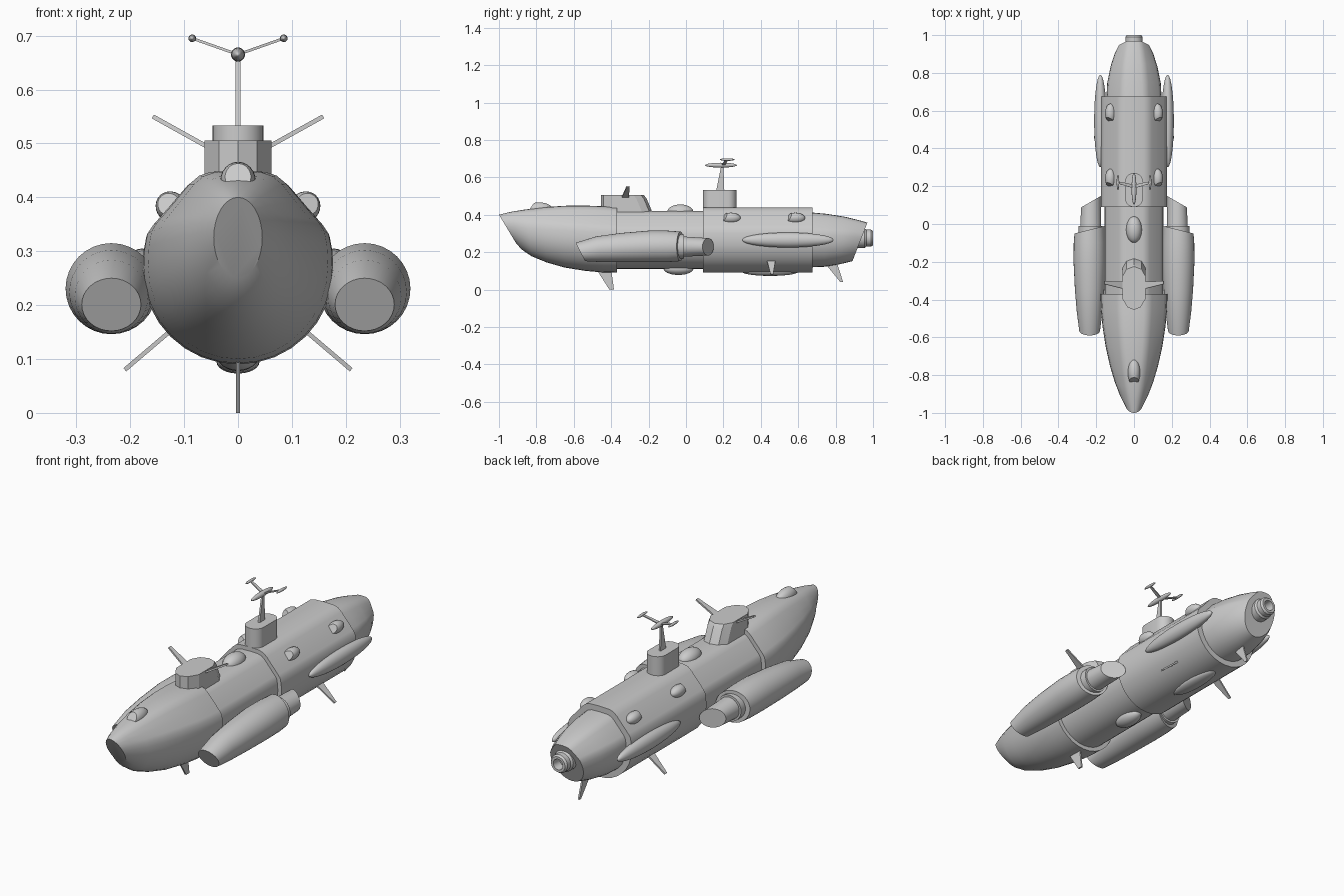
import bpy, bmesh, math
from mathutils import Matrix, Vector

cube = bpy.data.objects.get("Cube")
if cube:
    bpy.data.objects.remove(cube)

grey = bpy.data.materials.new("hull_grey")
grey.use_nodes = True
grey.diffuse_color = (0.6, 0.6, 0.6, 1)
grey.node_tree.nodes["Principled BSDF"].inputs["Base Color"].default_value = (0.6, 0.6, 0.6, 1)


def finish(name, bm, angle=28):
    bmesh.ops.recalc_face_normals(bm, faces=bm.faces)
    mesh = bpy.data.meshes.new(name)
    bm.to_mesh(mesh)
    bm.free()
    mesh.materials.append(grey)
    ob = bpy.data.objects.new(name, mesh)
    bpy.context.collection.objects.link(ob)
    bpy.ops.object.select_all(action='DESELECT')
    ob.select_set(True)
    bpy.context.view_layer.objects.active = ob
    bpy.ops.object.shade_smooth_by_angle(angle=math.radians(angle))
    return ob


def skin(name, rings, angle=28):
    """Join equal rings of points with quads and cap both ends."""
    bm = bmesh.new()
    loops = [[bm.verts.new(p) for p in ring] for ring in rings]
    n = len(loops[0])
    for a, b in zip(loops, loops[1:]):
        for i in range(n):
            j = (i + 1) % n
            bm.faces.new((a[i], a[j], b[j], b[i]))
    bm.faces.new(loops[0])
    bm.faces.new(loops[-1])
    return finish(name, bm, angle)


# Cross-sections: a round one, and a hull with flat deck and sloped shoulders
STEPS = 16
ROUND = [(math.sin(math.pi * i / STEPS), .5 + .5 * math.cos(math.pi * i / STEPS))
         for i in range(STEPS + 1)]
SHOULDER = [(0, 1), (.3, .995), (.43, .975), (.54, .93), (.73, .82),
            (.9, .725), (.96, .68), (.99, .6)]
HULL = SHOULDER + ROUND[len(SHOULDER):]


def section(y, w, low, high, roundness=0, slant=0, cx=0, yaw=0):
    half = [Vector(h).lerp(Vector(r), roundness) for h, r in zip(HULL, ROUND)]
    full = half + [Vector((-p.x, p.y)) for p in half[-2:0:-1]]
    return [(cx + w * p.x, y + slant * (1 - p.y) + yaw * p.x,
             low + (high - low) * p.y) for p in full]


def loft(name, sections):
    return skin(name, [section(*s) for s in sections])


# Main hull, bow to stern
loft("bow", [
    (-1, .045, .25, .4, 1, .09), (-.94, .072, .215, .415, .75, .06),
    (-.86, .1, .178, .428, .5, .035), (-.76, .127, .145, .44, .25, .015),
    (-.65, .15, .118, .448, .1), (-.54, .167, .1, .449),
    (-.45, .175, .092, .446), (-.37, .177, .09, .44)])
loft("middle_hull", [(-.4, .155, .11, .42), (.12, .155, .11, .42)])
loft("aft_hull", [(.09, .175, .09, .44), (.675, .175, .09, .44)])
loft("stern", [
    (.65, .147, .118, .414), (.75, .142, .122, .405, .1, -.01),
    (.85, .124, .135, .389, .2, -.03), (.92, .104, .147, .372, .3, -.05),
    (.97, .086, .152, .358, .35, -.08)])


def tube(name, y_radius, cx, cz):
    return loft(name, [(y, r, cz - r, cz + r, 1, 0, cx) for y, r in y_radius])


tube("stern_nozzle", [(.9, .052), (.955, .052), (.965, .045), (.99, .045),
                      (1, .038), (1, .026), (.955, .022)], 0, .275)

# Engine pods with exhausts cut towards the outside
for side, label in ((1, "left"), (-1, "right")):
    cx = side * .235
    loft(label + "_engine_pod", [
        (-.59, .055, .152, .25, 1, .05, cx), (-.48, .068, .147, .284, 1, .03, cx),
        (-.35, .078, .146, .302, 1, .01, cx), (-.2, .085, .146, .315, 1, 0, cx),
        (-.1, .084, .147, .315, 1, 0, cx), (-.03, .08, .152, .31, 1, 0, cx, -side * .02)])
    tube(label + "_exhaust_collar", [(-.06, .064), (-.01, .064)], side * .23, .23)
    loft(label + "_exhaust", [
        (-.05, .056, .174, .286, 1, 0, side * .23),
        (.118, .052, .182, .275, 1, 0, side * .228, -side * .03)])


def ellipsoid(name, centre, radii, tilt=0, cut=None):
    """Ellipsoid, tilted about y; cut slices the nose off flat."""
    bm = bmesh.new()
    bmesh.ops.create_uvsphere(bm, u_segments=24, v_segments=14, radius=1)
    bmesh.ops.transform(bm, matrix=Matrix.Rotation(math.pi / 2, 4, 'X'), verts=bm.verts)
    if cut:
        cutting = bmesh.ops.bisect_plane(
            bm, geom=bm.verts[:] + bm.edges[:] + bm.faces[:], plane_co=(0, -cut, 0),
            plane_no=(0, -1, .35), clear_outer=True)["geom_cut"]
        bmesh.ops.edgeloop_fill(
            bm, edges=[e for e in cutting if isinstance(e, bmesh.types.BMEdge)])
    matrix = (Matrix.Translation(centre) @ Matrix.Rotation(tilt, 4, 'Y')
              @ Matrix.Diagonal((*radii, 1)))
    bmesh.ops.transform(bm, matrix=matrix, verts=bm.verts)
    return finish(name, bm, 35)


# Blisters on deck, shoulders, sides and belly
ellipsoid("bow_blister", (0, -.785, .43), (.033, .07, .036), 0, .72)
ellipsoid("deck_dome", (0, -.03, .415), (.042, .07, .04))
ellipsoid("belly_dome", (0, -.04, .112), (.042, .08, .034))
ellipsoid("keel_blister", (0, .45, .095), (.04, .15, .022))
for side, label in ((1, "left"), (-1, "right")):
    ellipsoid(label + "_side_blister", (side * .178, .545, .265), (.033, .245, .04))
    for y, place in ((.24, "front"), (.585, "rear")):
        ellipsoid(f"{label}_{place}_shoulder_blister", (side * .124, y, .382),
                  (.028, .052, .03), side * math.radians(42), .72)


# Bridge with raked back
outline = [(0, -.455), (.035, -.44), (.062, -.395), (.062, -.28), (.04, -.24), (0, -.225)]
outline += [(-x, y) for x, y in outline[-2:0:-1]]


def level(z, rake):
    return [(x, y + (rake if y > -.3 else 0), z) for x, y in outline]


skin("bridge", [level(.39, .055), level(.485, .015), level(.505, 0)])

# Aft tower, a rounded column
capsule = []
for i in range(32):
    a = 2 * math.pi * i / 32
    capsule.append((.047 * math.cos(a),
                    .18 + .045 * math.sin(a) + .045 * math.copysign(1, math.sin(a))))
skin("aft_tower", [[(x, y, z) for x, y in capsule] for z in (.4, .533)])


def fin(name, root, tip, thick=.008):
    """Tapered plate; root and tip are (x, z, front y, rear y)."""
    span = Vector((tip[0] - root[0], tip[1] - root[1])).normalized() * thick / 2
    rings = []
    for x, z, y0, y1 in (root, tip):
        rings.append([(x - s * span.y, y, z + s * span.x)
                      for s, y in ((-1, y0), (1, y0), (1, y1), (-1, y1))])
    return skin(name, rings)


fin("bow_keel_fin", (0, .11, -.48, -.4), (0, 0, -.41, -.385))
fin("stern_keel_fin", (0, .15, .735, .805), (0, .04, .825, .84))
fin("mast", (0, .52, .16, .205), (0, .66, .188, .2), .009)
for side, label in ((1, "left"), (-1, "right")):
    fin(label + "_belly_fin", (side * .11, .165, .43, .48), (side * .21, .08, .452, .466))
    fin(label + "_bridge_fin", (side * .05, .49, -.345, -.305),
        (side * .158, .55, -.318, -.302))
    # Sensor arm and its tip
    fin(label + "_sensor_arm", (0, .665, .188, .208), (side * .085, .695, .214, .226), .005)
    ellipsoid(label + "_sensor_tip", (side * .085, .22, .695), (.007, .04, .007))
ellipsoid("sensor_core", (0, .187, .665), (.013, .085, .013))
